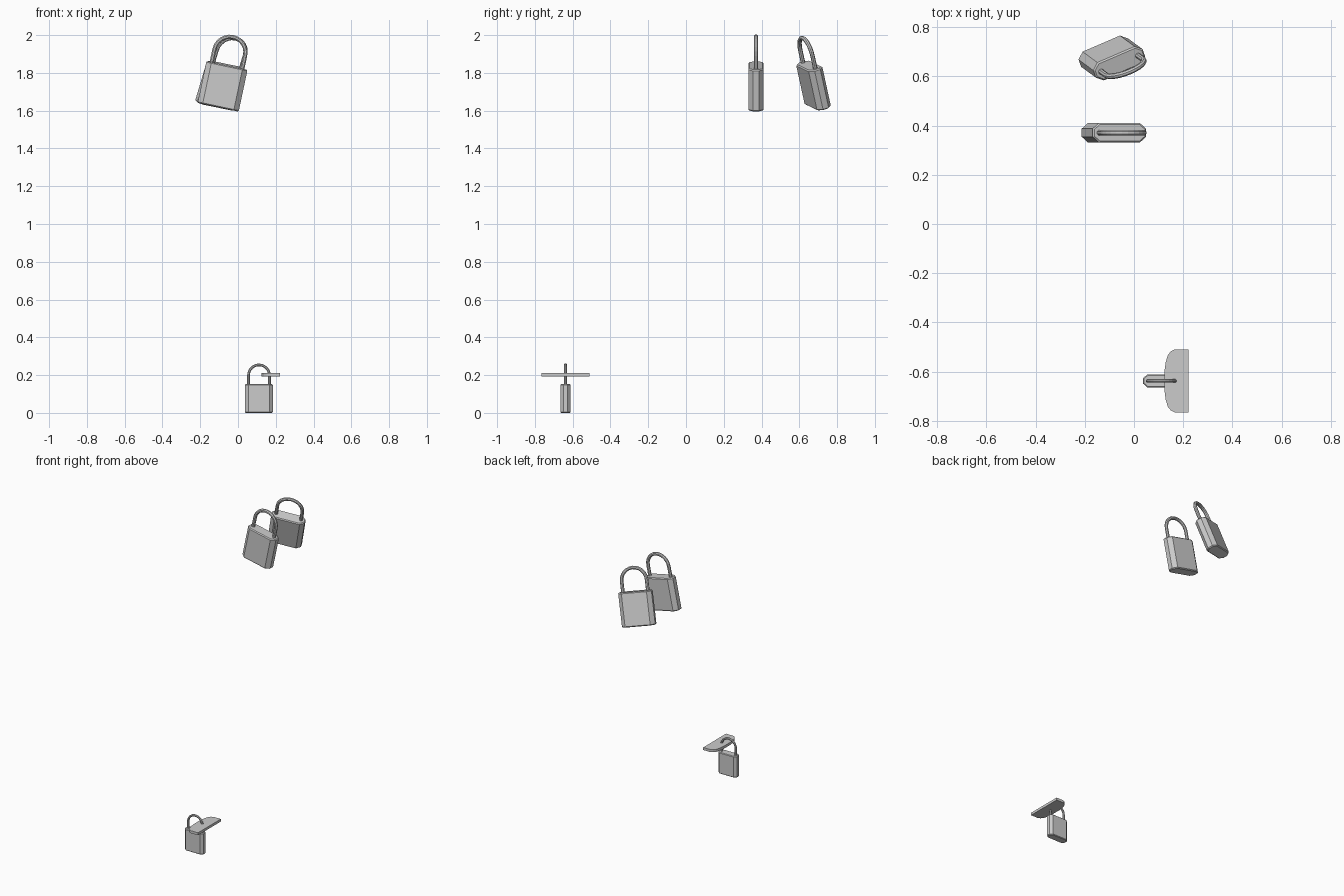
import bpy, bmesh, math
from mathutils import Vector, Matrix

if "Cube" in bpy.data.objects:
    bpy.data.objects.remove(bpy.data.objects["Cube"])

W, T, H = 0.148, 0.054, 0.151      # lock body width, thickness, height
R, ROD, SPRING = 0.0555, 0.0078, 0.198   # shackle radius, rod radius, arch start


def make_object(name, bm):
    bmesh.ops.recalc_face_normals(bm, faces=bm.faces)
    mesh = bpy.data.meshes.new(name)
    bm.to_mesh(mesh)
    bm.free()
    ob = bpy.data.objects.new(name, mesh)
    bpy.context.collection.objects.link(ob)
    return ob


def prism(outline, z0, z1, bevel=0.0):
    bm = bmesh.new()
    face = bm.faces.new([bm.verts.new((x, y, z0)) for x, y in outline])
    ext = bmesh.ops.extrude_face_region(bm, geom=[face], use_keep_orig=True)
    top = [v for v in ext["geom"] if isinstance(v, bmesh.types.BMVert)]
    bmesh.ops.translate(bm, verts=top, vec=(0, 0, z1 - z0))
    if bevel:
        rim = [e for e in bm.edges if abs(e.verts[0].co.z - e.verts[1].co.z) < 1e-6]
        bmesh.ops.bevel(bm, geom=rim, offset=bevel, segments=1, affect='EDGES')
    return bm


def body(name):
    # flat box with chamfered upright edges
    cx, cy = 0.018, 0.016
    a, b = W / 2, T / 2
    pts = [(a, -b + cy), (a, b - cy), (a - cx, b), (-a + cx, b),
           (-a, b - cy), (-a, -b + cy), (-a + cx, -b), (a - cx, -b)]
    return make_object(name, prism(pts, 0, H, 0.004))


def shackle(name, sides=8, steps=12):
    # round rod swept along an upside-down U
    path = [(Vector((R, 0, H - 0.01)), 0.0)]
    for i in range(steps + 1):
        t = math.pi * i / steps
        path.append((Vector((R * math.cos(t), 0, SPRING + R * math.sin(t))), t))
    path.append((Vector((-R, 0, H - 0.01)), math.pi))
    bm = bmesh.new()
    rings = []
    for p, t in path:
        out = Vector((math.cos(t), 0, math.sin(t)))
        angles = [2 * math.pi * (k + 0.5) / sides for k in range(sides)]
        rings.append([bm.verts.new(p + ROD * (out * math.cos(q) + Vector((0, math.sin(q), 0))))
                      for q in angles])
    for r0, r1 in zip(rings, rings[1:]):
        for k in range(sides):
            n = (k + 1) % sides
            bm.faces.new((r0[k], r0[n], r1[n], r1[k]))
    bm.faces.new(rings[0])
    bm.faces.new(rings[-1])
    return make_object(name, bm)


def padlock(prefix, rot, scale, centre):
    # turn and scale the lock, then put its bounding box centre in place
    parts = [body(prefix + "_body"), shackle(prefix + "_shackle")]
    for ob in parts:
        ob.data.transform(rot.to_4x4() @ Matrix.Scale(scale, 4))
    co = [v.co for ob in parts for v in ob.data.vertices]
    mid = Vector([(min(c[i] for c in co) + max(c[i] for c in co)) / 2 for i in range(3)])
    for ob in parts:
        ob.location = Vector(centre) - mid


# lower padlock, upright
padlock("lower_padlock", Matrix.Identity(3), 1.0, (0.111, -0.638, 0.131))

# upper front padlock, leaning sideways
padlock("upper_front_padlock", Matrix.Rotation(math.radians(12), 3, 'Y'), 1.5,
        (-0.081, 0.371, 1.799))

# upper back padlock, leaning and turned
up = Vector((0.28, -0.205, 0.94)).normalized()
side = Vector((0.90, 0.39, -0.19))
side = (side - up * side.dot(up)).normalized()
depth = up.cross(side)
padlock("upper_back_padlock", Matrix((side, depth, up)).transposed(), 1.5,
        (-0.087, 0.675, 1.799))

# hasp plate with rounded front edge
half = [(0.222, 0.128), (0.165, 0.128), (0.15, 0.12), (0.138, 0.106),
        (0.129, 0.077), (0.124, 0.04)]
pts = half + [(x, -y) for x, y in reversed(half)]
plate = make_object("hasp_plate", prism(pts, 0.192, 0.21))
plate.location.y = -0.638
